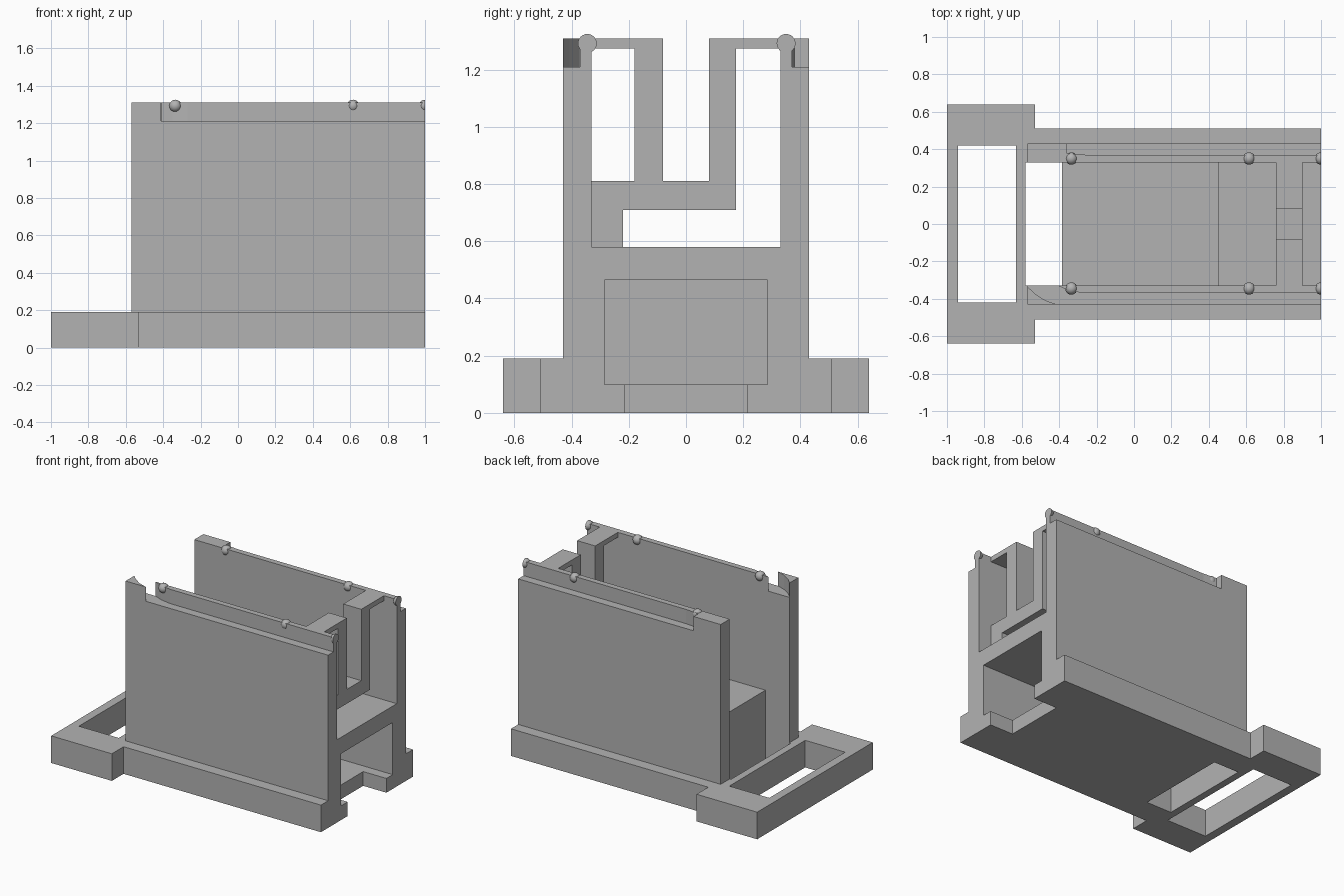
import bpy, bmesh
from mathutils import Vector

if "Cube" in bpy.data.objects:
    bpy.data.objects.remove(bpy.data.objects["Cube"])

grey = bpy.data.materials.new("plain_grey")
grey.diffuse_color = (0.45, 0.45, 0.45, 1)
grey.use_nodes = True
grey.node_tree.nodes["Principled BSDF"].inputs["Base Color"].default_value = grey.diffuse_color


def add_object(name, bm):
    bmesh.ops.recalc_face_normals(bm, faces=bm.faces)
    mesh = bpy.data.meshes.new(name)
    bm.to_mesh(mesh)
    bm.free()
    mesh.materials.append(grey)
    obj = bpy.data.objects.new(name, mesh)
    bpy.context.collection.objects.link(obj)
    return obj


def prism(name, points, axis, lo, hi):
    """Extrude a yz profile along x, or an xy profile along z."""
    bm = bmesh.new()
    place = (lambda p: (lo, p[0], p[1])) if axis == "x" else (lambda p: (p[0], p[1], lo))
    face = bm.faces.new([bm.verts.new(place(p)) for p in points])
    out = bmesh.ops.extrude_face_region(bm, geom=[face])
    shift = Vector((hi - lo, 0, 0) if axis == "x" else (0, 0, hi - lo))
    bmesh.ops.translate(bm, vec=shift, verts=[v for v in out["geom"] if isinstance(v, bmesh.types.BMVert)])
    return add_object(name, bm)


def box(name, x0, x1, y0, y1, z0, z1):
    return prism(name, [(x0, y0), (x1, y0), (x1, y1), (x0, y1)], "z", z0, z1)


def combine(target, other, operation):
    mod = target.modifiers.new(other.name, "BOOLEAN")
    mod.operation = operation
    mod.solver = "EXACT"
    mod.object = other
    bpy.context.view_layer.objects.active = target
    bpy.ops.object.modifier_apply(modifier=mod.name)
    bpy.data.objects.remove(other)


# Main body: base rails, two side walls and the raised floor
half = [(0.51, 0), (0.51, 0.19), (0.43, 0.19), (0.43, 1.31), (0.33, 1.31), (0.33, 0.58)]
body = prism("holder_body", half + [(-y, z) for y, z in reversed(half)], "x", -0.57, 1)

# Wide end flange
combine(body, box("flange", -1, -0.53, -0.64, 0.64, 0, 0.19), "UNION")

# Flange window, slot, lower floor step, end pocket and its notch
for cut in [
    ("flange_window", -0.94, -0.63, -0.42, 0.42, -0.1, 0.3),
    ("floor_slot", -0.58, -0.385, -0.33, 0.33, -0.1, 1.4),
    ("floor_step", -0.45, 0.45, -0.33, 0.33, 0.51, 1.4),
    ("end_pocket", 0.45, 1.1, -0.285, 0.285, 0.10, 0.465),
    ("pocket_notch", 0.82, 1.1, -0.215, 0.215, -0.1, 0.2),
]:
    combine(body, box(*cut), "DIFFERENCE")

# Rebates that leave a thin lip along each wall top
back_rebate = [(-0.36, 0.5), (-0.36, 0.38), (-0.26, 0.37), (1.1, 0.37), (1.1, 0.5)]
front_rebate = [(-0.6, -0.3), (-0.571, -0.333), (-0.53, -0.373), (-0.475, -0.408),
                (-0.41, -0.431), (-0.41, -0.5), (1.1, -0.5), (1.1, -0.37),
                (-0.27, -0.37), (-0.35, -0.355), (-0.41, -0.329), (-0.41, -0.3)]
combine(body, prism("back_rebate", back_rebate, "z", 1.21, 1.4), "DIFFERENCE")
combine(body, prism("front_rebate", front_rebate, "z", 1.21, 1.4), "DIFFERENCE")

# Upright bracket between the walls
prism("bracket", [(-0.33, 0.58), (-0.22, 0.58), (-0.22, 0.71), (0.175, 0.71),
                  (0.175, 1.275), (0.33, 1.275), (0.33, 1.31), (0.08, 1.31),
                  (0.08, 0.81), (-0.08, 0.81), (-0.08, 1.31), (-0.33, 1.31),
                  (-0.33, 1.275), (-0.18, 1.275), (-0.18, 0.81), (-0.33, 0.81)], "x", 0.76, 0.90)

# Round snap bumps on the lips, the last pair cut flush with the end
for side, y in (("front", -0.345), ("back", 0.35)):
    for i, x in enumerate((-0.335, 0.615, 1.0)):
        bm = bmesh.new()
        bmesh.ops.create_uvsphere(bm, u_segments=24, v_segments=12, radius=0.033)
        bmesh.ops.translate(bm, vec=(x, y, 1.292), verts=bm.verts)
        cut = bmesh.ops.bisect_plane(bm, geom=bm.verts[:] + bm.edges[:] + bm.faces[:],
                                     plane_co=(1, 0, 0), plane_no=(1, 0, 0), clear_outer=True)
        edges = [e for e in bm.edges if e.is_boundary]
        if edges:
            bmesh.ops.holes_fill(bm, edges=edges)
        bump = add_object(f"{side}_bump_{i + 1}", bm)
        bpy.context.view_layer.objects.active = bump
        bump.select_set(True)
        bpy.ops.object.shade_smooth_by_angle()
        bump.select_set(False)
